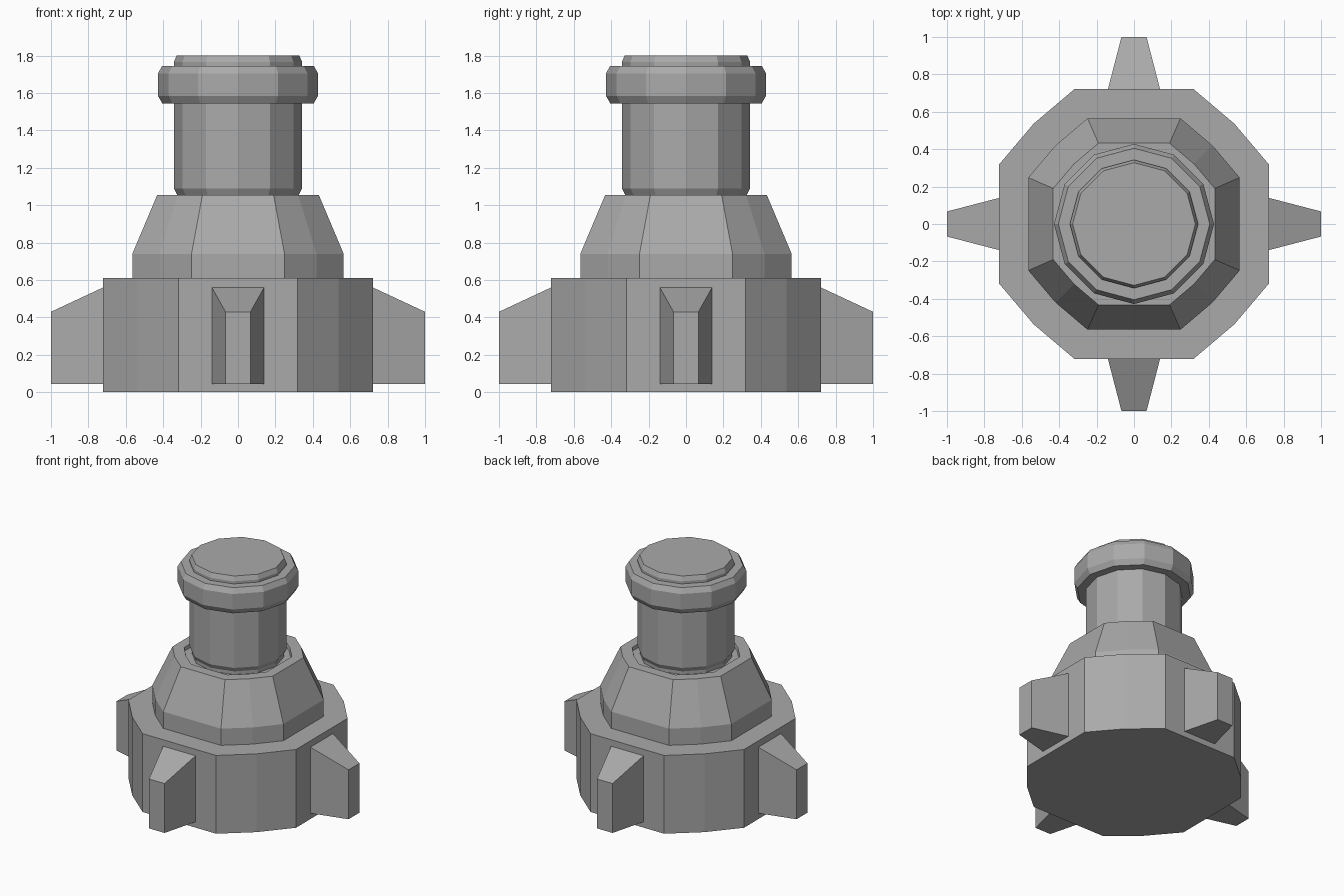
import bpy
import math

cube = bpy.data.objects.get("Cube")
if cube:
    bpy.data.objects.remove(cube, do_unlink=True)

grey = bpy.data.materials.new("plain grey")
grey.use_nodes = True
colour = (0.4, 0.4, 0.4, 1)
grey.diffuse_color = colour
grey.node_tree.nodes["Principled BSDF"].inputs["Base Color"].default_value = colour


def loft(name, rings):
    """Skin a stack of equal-count rings and cap both ends."""
    n = len(rings[0])
    verts = [p for ring in rings for p in ring]
    faces = [list(range(n))[::-1], list(range(len(verts) - n, len(verts)))]
    for r in range(len(rings) - 1):
        for i in range(n):
            j = (i + 1) % n
            faces.append([r * n + i, r * n + j, (r + 1) * n + j, (r + 1) * n + i])
    mesh = bpy.data.meshes.new(name)
    mesh.from_pydata(verts, [], faces)
    mesh.materials.append(grey)
    obj = bpy.data.objects.new(name, mesh)
    bpy.context.collection.objects.link(obj)
    return obj


def wide_ring(size, z):
    """Twelve-sided ring with four broad sides; size is the flat distance."""
    quarter = [(size, -0.44 * size), (size, 0.44 * size), (0.743 * size, 0.743 * size)]
    pts = []
    for x, y in quarter:
        pts.append((x, y, z))
    result = []
    for k in range(4):
        for x, y, h in pts:
            for _ in range(k):
                x, y = -y, x
            result.append((x, y, h))
    return result


def round_ring(radius, z):
    return [(radius * math.cos(i * math.pi / 6), radius * math.sin(i * math.pi / 6), z)
            for i in range(12)]


# Broad base
loft("base", [wide_ring(0.722, z) for z in (0, 0.61)])

# Tapered shoulder with a shallow recess around the neck
loft("shoulder", [wide_ring(s, z) for s, z in
                  ((0.565, 0.6), (0.565, 0.74), (0.432, 1.055), (0.355, 1.055), (0.35, 1.03))])

# Neck with chamfered ends, rising through the collar
loft("neck", [round_ring(r, z) for r, z in
              ((0.325, 1.02), (0.325, 1.055), (0.343, 1.09), (0.343, 1.765), (0.328, 1.8))])

# Chamfered collar
loft("collar", [round_ring(r, z) for r, z in
                ((0.405, 1.545), (0.428, 1.585), (0.428, 1.705), (0.405, 1.745))])

# Four tapered fins
for k, side in enumerate(("left", "back", "right", "front")):
    fin = loft(side + "_fin", [
        [(x, -w, 0.045), (x, w, 0.045), (x, w, top), (x, -w, top)]
        for x, w, top in ((0.7, 0.145, 0.57), (1.0, 0.067, 0.43))])
    fin.rotation_euler.z = k * math.pi / 2
